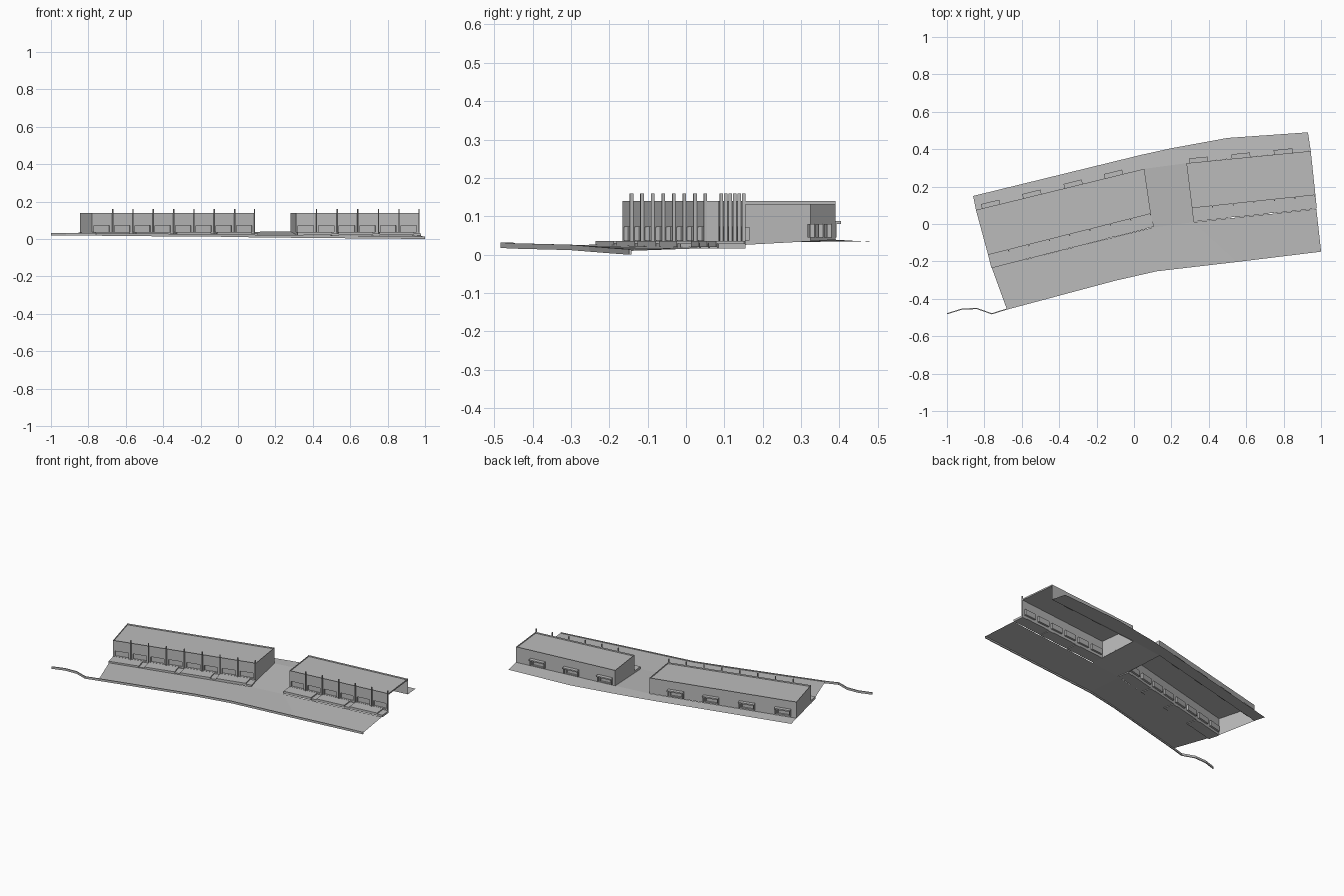
import bpy
import bmesh
from mathutils import Vector

cube = bpy.data.objects.get("Cube")
if cube:
    bpy.data.objects.remove(cube, do_unlink=True)

grey = bpy.data.materials.new("plain_grey")
grey.use_nodes = True
colour = (0.5, 0.5, 0.5, 1)
grey.diffuse_color = colour
grey.node_tree.nodes["Principled BSDF"].inputs["Base Color"].default_value = colour


def finish(name, bm):
    bmesh.ops.remove_doubles(bm, verts=bm.verts, dist=0.0001)
    mesh = bpy.data.meshes.new(name)
    bm.to_mesh(mesh)
    bm.free()
    mesh.materials.append(grey)
    obj = bpy.data.objects.new(name, mesh)
    bpy.context.collection.objects.link(obj)
    return obj


def face(bm, *points):
    return bm.faces.new([bm.verts.new(p) for p in points])


def strip(bm, near, far):
    for i in range(len(near) - 1):
        face(bm, near[i], near[i + 1], far[i + 1], far[i])


def prism(bm, corners, low, high):
    """Vertical prism on a flat counter-clockwise outline."""
    bottom = [(x, y, low) for x, y in corners]
    top = [(x, y, high) for x, y in corners]
    face(bm, *top)
    face(bm, *reversed(bottom))
    strip(bm, bottom + bottom[:1], top + top[:1])


class Line:
    """Straight wall line; outside lies to its right."""
    def __init__(self, start, end):
        self.start, self.run = Vector(start), Vector(end) - Vector(start)
        self.length = self.run.length
        along = self.run.normalized()
        self.out = Vector((along.y, -along.x))

    def at(self, t, out=0.0):
        return tuple(self.start + self.run * t + self.out * out)

    def block(self, bm, t0, t1, out0, out1, low, high):
        prism(bm, [self.at(t0, out1), self.at(t1, out1),
                   self.at(t1, out0), self.at(t0, out0)], low, high)


def wall(name, line, base0, base1, openings=(), sill=0.0, head=0.0, depth=0.012):
    """Wall sheet with recessed rectangular openings."""
    bm = bmesh.new()

    def p(t, z, out=0.0):
        return (*line.at(t, out), z)

    def base(t):
        return base0 + (base1 - base0) * t

    t = 0.0
    for a, b in openings:
        face(bm, p(t, base(t)), p(a, base(a)), p(a, TOP), p(t, TOP))
        face(bm, p(a, base(a)), p(b, base(b)), p(b, sill), p(a, sill))
        face(bm, p(a, head), p(b, head), p(b, TOP), p(a, TOP))
        rim = [p(a, sill), p(b, sill), p(b, head), p(a, head)]
        inner = [p(a, sill, -depth), p(b, sill, -depth),
                 p(b, head, -depth), p(a, head, -depth)]
        face(bm, *inner)
        strip(bm, rim + rim[:1], inner + inner[:1])
        t = b
    face(bm, p(t, base(t)), p(1, base1), p(1, TOP), p(t, TOP))
    finish(name, bm)


TOP = 0.14


def building(side, front_left, front_right, back_right, back_left,
             bays, terraces, doors, right_end):
    front = Line(front_left, front_right)
    back = Line(back_right, back_left)

    # Front and rear walls with recessed openings
    wall(side + "_front_wall", front, 0.022, 0.022,
         [((i + 0.1) / bays, (i + 0.86) / bays) for i in range(bays)], 0.037, 0.072)
    half = 0.036 / back.length
    wall(side + "_rear_wall", back, 0.039, 0.035,
         [(t - half, t + half) for t in doors], 0.045, 0.08)
    wall(side + "_left_end_wall", Line(back_left, front_left), 0.035, 0.022)
    if right_end:
        wall(side + "_right_end_wall", Line(front_right, back_right), 0.022, 0.038)

    # Recessed roof inside a low parapet
    bm = bmesh.new()
    top = face(bm, *[(x, y, TOP) for x, y in
                     (front_left, front_right, back_right, back_left)])
    bm.normal_update()
    bmesh.ops.inset_region(bm, faces=[top], thickness=0.012)
    hole = [(v.co.x, v.co.y) for v in top.verts]
    bm.faces.remove(top)
    upper = [(x, y, TOP) for x, y in hole]
    lower = [(x, y, TOP - 0.009) for x, y in hole]
    face(bm, *lower)
    strip(bm, lower + lower[:1], upper + upper[:1])
    finish(side + "_roof", bm)

    # Vertical fins rising above the parapet
    bm = bmesh.new()
    w = 0.0025 / front.length
    for i in range(1, bays + 1):
        t = min(i / bays, 1 - w)
        front.block(bm, t - w, t + w, 0, 0.009, 0.034, 0.16)
    finish(side + "_facade_fins", bm)

    # Terrace slabs with lower steps between them
    slabs, steps = bmesh.new(), bmesh.new()
    gap = 0.036 / front.length
    for i in range(terraces):
        t0, t1 = i / terraces, (i + 1) / terraces
        front.block(slabs, t0, t1 - gap, 0, 0.073, 0.02, 0.036)
        front.block(steps, t1 - gap, t1, 0, 0.071, 0.016, 0.029)
    finish(side + "_terraces", slabs)
    finish(side + "_terrace_steps", steps)

    # Rear door canopies with side cheeks
    bm = bmesh.new()
    half, cheek = 0.05 / back.length, 0.006 / back.length
    for t in doors:
        back.block(bm, t - half, t + half, 0, 0.024, 0.08, 0.088)
        back.block(bm, t - half, t - half + cheek, 0, 0.012, 0.045, 0.08)
        back.block(bm, t + half - cheek, t + half, 0, 0.012, 0.045, 0.08)
    finish(side + "_rear_canopies", bm)


building("long_block", (-0.78, -0.165), (0.09, 0.055), (0.055, 0.295), (-0.845, 0.075),
         8, 4, (0.18, 0.42, 0.665, 0.91), True)
building("short_block", (0.31, 0.085), (0.97, 0.155), (0.945, 0.39), (0.28, 0.325),
         6, 3, (0.22, 0.56, 0.9), False)

# Sloping ground around the two blocks
bm = bmesh.new()
strip(bm,
      [(-0.68, -0.455, 0.025), (-0.1, -0.3, 0.02), (0.12, -0.25, 0.017),
       (0.55, -0.2, 0.013), (1, -0.145, 0.01)],
      [(-0.76, -0.235, 0.026), (-0.12, -0.074, 0.021), (0.095, -0.02, 0.019),
       (0.32, 0.01, 0.018), (0.975, 0.08, 0.018)])
face(bm, (0.095, -0.02, 0.019), (0.32, 0.01, 0.018),
     (0.28, 0.325, 0.04), (0.055, 0.295, 0.038))
strip(bm,
      [(-0.845, 0.075, 0.035), (0.055, 0.295, 0.038), (0.28, 0.325, 0.04),
       (0.5, 0.347, 0.04), (0.945, 0.39, 0.039)],
      [(-0.86, 0.15, 0.031), (0.04, 0.37, 0.034), (0.2, 0.405, 0.035),
       (0.5, 0.46, 0.034), (0.93, 0.49, 0.033)])
finish("ground", bm)

# Thin kerb along the front, trailing past the ground on one side
path = [(-1, -0.48, 0.018), (-0.92, -0.455, 0.018), (-0.84, -0.452, 0.018),
        (-0.76, -0.48, 0.018), (-0.68, -0.455, 0.016), (-0.1, -0.3, 0.012),
        (0.12, -0.25, 0.008), (0.55, -0.2, 0.004), (1, -0.145, 0)]
bm = bmesh.new()
rails = [[(x, y + side, z + rise) for x, y, z in path]
         for side, rise in ((-0.003, 0), (0.003, 0), (0.003, 0.014), (-0.003, 0.014))]
for i in range(4):
    strip(bm, rails[i], rails[(i + 1) % 4])
for end in (0, -1):
    face(bm, *[rail[end] for rail in rails])
bmesh.ops.remove_doubles(bm, verts=bm.verts, dist=0.0001)
bmesh.ops.recalc_face_normals(bm, faces=bm.faces)
finish("front_kerb", bm)
